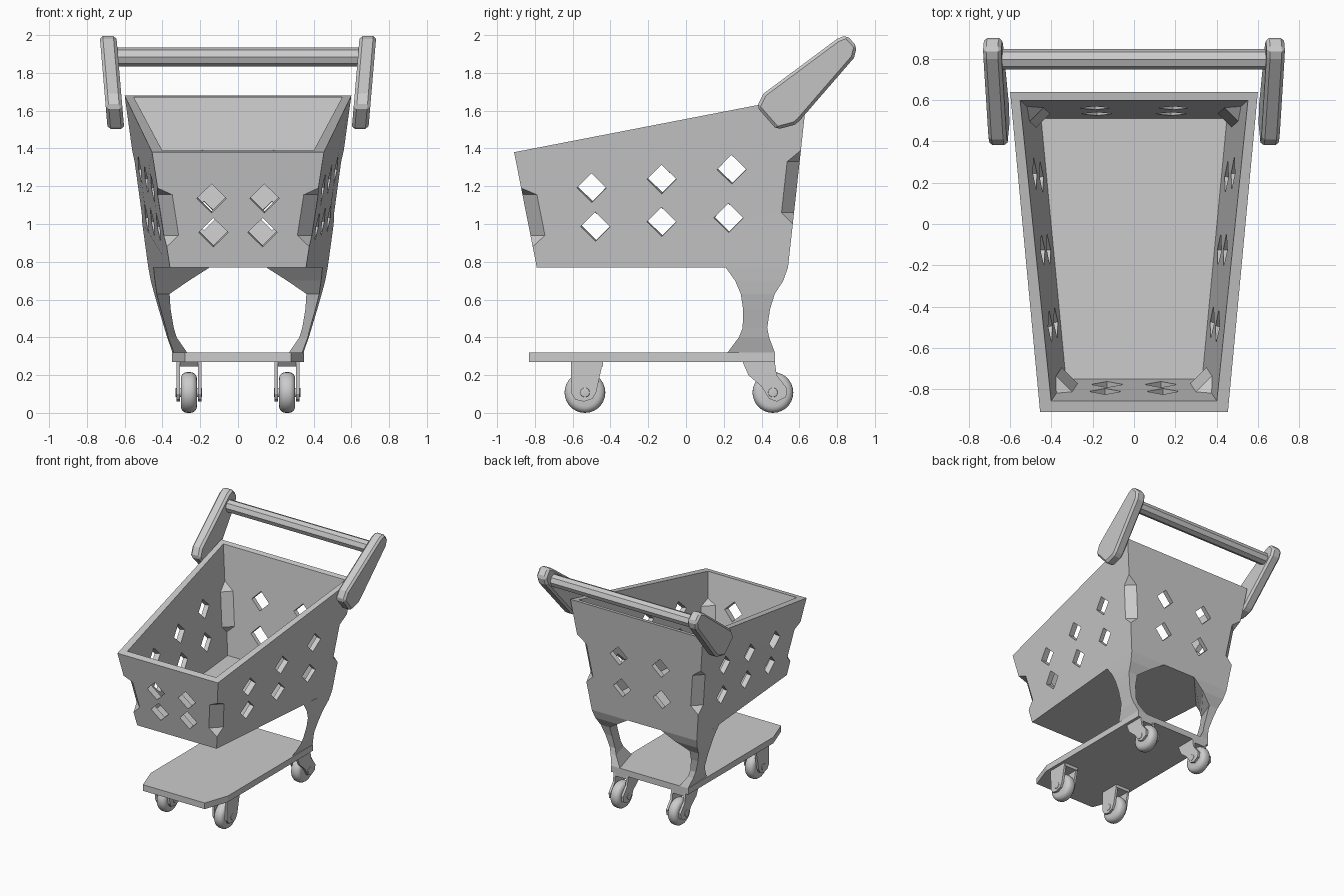
import bpy, bmesh, math
from mathutils import Vector, Matrix

if "Cube" in bpy.data.objects:
    bpy.data.objects.remove(bpy.data.objects["Cube"])

grey = bpy.data.materials.new("plain_grey")
grey.use_nodes = True
grey.diffuse_color = (0.6, 0.6, 0.6, 1)
grey.node_tree.nodes["Principled BSDF"].inputs["Base Color"].default_value = grey.diffuse_color


def make(name, bm):
    bmesh.ops.recalc_face_normals(bm, faces=bm.faces)
    mesh = bpy.data.meshes.new(name)
    bm.to_mesh(mesh)
    bm.free()
    mesh.materials.append(grey)
    ob = bpy.data.objects.new(name, mesh)
    bpy.context.collection.objects.link(ob)
    return ob


def apply(ob, kind, **settings):
    mod = ob.modifiers.new(kind.lower(), kind)
    for key, value in settings.items():
        setattr(mod, key, value)
    bpy.ops.object.select_all(action='DESELECT')
    bpy.context.view_layer.objects.active = ob
    ob.select_set(True)
    bpy.ops.object.modifier_apply(modifier=mod.name)


def cut(ob, cutter):
    apply(ob, 'BOOLEAN', object=cutter, operation='DIFFERENCE', solver='EXACT')
    bpy.data.objects.remove(cutter)


def loft(bm, rings):
    """Skin a stack of matching rings and cap both ends."""
    rows = [[bm.verts.new(p) for p in ring] for ring in rings]
    n = len(rows[0])
    for a, b in zip(rows, rows[1:]):
        for i in range(n):
            j = (i + 1) % n
            bm.faces.new((a[i], a[j], b[j], b[i]))
    bm.faces.new(rows[0][::-1])
    bm.faces.new(rows[-1])


def slab(name, profile, x0, x1, lean=0.0, base=0.0):
    """Extrude a (y, z) profile across x, optionally leaning outward with height."""
    bm = bmesh.new()
    loft(bm, [[(x + lean * (z - base), y, z) for y, z in profile] for x in (x0, x1)])
    return make(name, bm)


# Basket corner lines: (bottom, top) for the front and back, outside and inside
OUTER = {"front": (Vector((0.36, -0.79, 0.77)), Vector((0.455, -0.91, 1.38))),
         "back": (Vector((0.475, 0.54, 0.77)), Vector((0.6, 0.64, 1.68)))}
INNER = {"front": (Vector((0.33, -0.75, 0.82)), Vector((0.4, -0.855, 1.38))),
         "back": (Vector((0.45, 0.51, 0.82)), Vector((0.553, 0.6, 1.68)))}
NOTCH = {"front": (0.88, 0.94, 1.155, 1.19), "back": (1.0, 1.06, 1.33, 1.39)}


def flip(p, s):
    return Vector((p.x * s, p.y, p.z))


def shell(name, lines, over):
    (fb, ft), (kb, kt) = lines["front"], lines["back"]
    ft, kt = fb.lerp(ft, over), kb.lerp(kt, over)
    bm = bmesh.new()
    loft(bm, [[flip(f, -1), f, k, flip(k, -1)] for f, k in ((fb, kb), (ft, kt))])
    return make(name, bm)


def notch(lines):
    """Tapered wedges that flatten the middle of all four corners."""
    bm = bmesh.new()
    for end, (z0, z1, z2, z3) in NOTCH.items():
        low, high = lines[end]
        inward = 1 if end == "front" else -1

        def at(z):
            return low.lerp(high, (z - low.z) / (high.z - low.z))
        points = []
        for zc, zt in ((z1, z0), (z2, z3)):
            a = at(zc) + Vector((-0.072, 0, 0))
            b = at(zc) + Vector((0, 0.072 * inward, 0))
            mid = (a + b) / 2
            points += [mid + (a - mid) * 1.15, mid + (b - mid) * 1.15,
                       at(zt) + (at(zt) - mid) * 0.6]
        for s in (-1, 1):
            verts = [bm.verts.new(flip(p, s)) for p in points]
            bmesh.ops.convex_hull(bm, input=verts)
    return make("notch_cutter", bm)


def holes():
    """Diamond prisms square to each wall."""
    bm = bmesh.new()
    (fb, ft), (kb, kt) = OUTER["front"], OUTER["back"]

    def diamond(centre, normal, s, r=0.078):
        u = Vector((0, 0, 1)).cross(normal).normalized()
        v = normal.cross(u)
        ring = [centre + d for d in (u * r, v * r, -u * r, -v * r)]
        loft(bm, [[flip(p + normal * k, s) for p in ring] for k in (-0.1, 0.1)])

    n = (kb - fb).cross(ft - fb).normalized()
    for y, z in ((-0.5, 1.19), (-0.13, 1.235), (0.24, 1.285),
                 (-0.48, 0.985), (-0.13, 1.01), (0.225, 1.03)):
        x = fb.x - (n.y * (y - fb.y) + n.z * (z - fb.z)) / n.x
        for s in (-1, 1):
            diamond(Vector((x, y, z)), n, s)
    for (low, high), spots in ((OUTER["front"], ((0.14, 1.135), (0.13, 0.955))),
                               (OUTER["back"], ((0.19, 1.31), (0.18, 1.04)))):
        n = Vector((1, 0, 0)).cross(high - low).normalized()
        for x, z in spots:
            y = low.lerp(high, (z - low.z) / (high.z - low.z)).y
            for s in (-1, 1):
                diamond(Vector((x, y, z)), n, s)
    return make("hole_cutter", bm)


# Basket
basket = shell("basket", OUTER, 1)
cut(basket, notch(OUTER))
hollow = shell("hollow_cutter", INNER, 1.1)
cut(hollow, notch(INNER))
cut(basket, hollow)
cut(basket, holes())

# Lower tray with clipped front corners
outline = [(-0.28, -0.83), (0.28, -0.83), (0.35, -0.63), (0.35, 0.47), (-0.35, 0.47), (-0.35, -0.63)]
bm = bmesh.new()
loft(bm, [[(x, y, z) for x, y in outline] for z in (0.27, 0.32)])
make("lower_tray", bm)

# Rear legs: waisted triangular columns (height, outer x, front x, inner x, rear y, front y)
LEG = ((0.32, 0.347, 0.34, 0.27, 0.47, 0.22), (0.4, 0.375, 0.37, 0.325, 0.44, 0.28),
       (0.45, 0.39, 0.382, 0.34, 0.43, 0.3), (0.55, 0.42, 0.41, 0.357, 0.445, 0.302),
       (0.63, 0.443, 0.43, 0.362, 0.47, 0.29), (0.7, 0.462, 0.44, 0.26, 0.515, 0.26),
       (0.77, 0.475, 0.447, 0.15, 0.54, 0.21))
FRONT_FORK = [(-0.61, 0.27), (-0.44, 0.27), (-0.475, 0.11), (-0.495, 0.075), (-0.54, 0.06),
              (-0.585, 0.07), (-0.605, 0.1)]
REAR_FORK = [(0.3, 0.27), (0.47, 0.27), (0.48, 0.2), (0.535, 0.13), (0.53, 0.085), (0.48, 0.06),
             (0.44, 0.075), (0.4, 0.14), (0.33, 0.2)]
ARM = [(0.41, 1.69), (0.8, 1.98), (0.85, 2.0), (0.905, 1.94), (0.89, 1.88), (0.6, 1.545),
       (0.575, 1.525), (0.48, 1.5), (0.375, 1.62)]

for side, s in (("left", 1), ("right", -1)):
    bm = bmesh.new()
    loft(bm, [[(s * c, yb, z), (s * f, yf, z), (s * b, yb, z)] for z, c, f, b, yb, yf in LEG])
    make(side + "_leg", bm)

    # Handle arm, leaning outward
    arm = slab(side + "_handle_arm", ARM, s * 0.602, s * 0.69, s * 0.085, 1.5)
    apply(arm, 'BEVEL', width=0.016, segments=1)

    # Casters
    for end, fork, hub in (("front", FRONT_FORK, -0.535), ("rear", REAR_FORK, 0.46)):
        label = side + "_" + end
        x = s * 0.26
        for part, k in (("outer", s), ("inner", -s)):
            slab(label + "_fork_" + part, fork, x + k * 0.048, x + k * 0.066)
        (y0, _), (y1, _) = fork[:2]
        slab(label + "_fork_crown", [(y0, 0.27), (y1, 0.27), (y1, 0.245), (y0 + 0.02, 0.245)],
             x - 0.06, x + 0.06)
        for part, radius, width, bevel in (("wheel", 0.108, 0.086, 0.035), ("axle", 0.025, 0.14, 0.004)):
            bm = bmesh.new()
            bmesh.ops.create_cone(bm, cap_ends=True, segments=28, radius1=radius, radius2=radius, depth=width,
                                  matrix=Matrix.Translation((x, hub, 0.108)) @ Matrix.Rotation(math.pi / 2, 4, 'Y'))
            ob = make(label + "_" + part, bm)
            apply(ob, 'BEVEL', width=bevel, segments=4)
            bpy.ops.object.shade_smooth_by_angle(angle=math.radians(35))

# Push bar between the arms
bm = bmesh.new()
bmesh.ops.create_cone(bm, cap_ends=True, segments=8, radius1=0.05, radius2=0.05, depth=1.3,
                      matrix=Matrix.Translation((0, 0.798, 1.885)) @ Matrix.Rotation(math.pi / 2, 4, 'Y'))
make("push_bar", bm)
